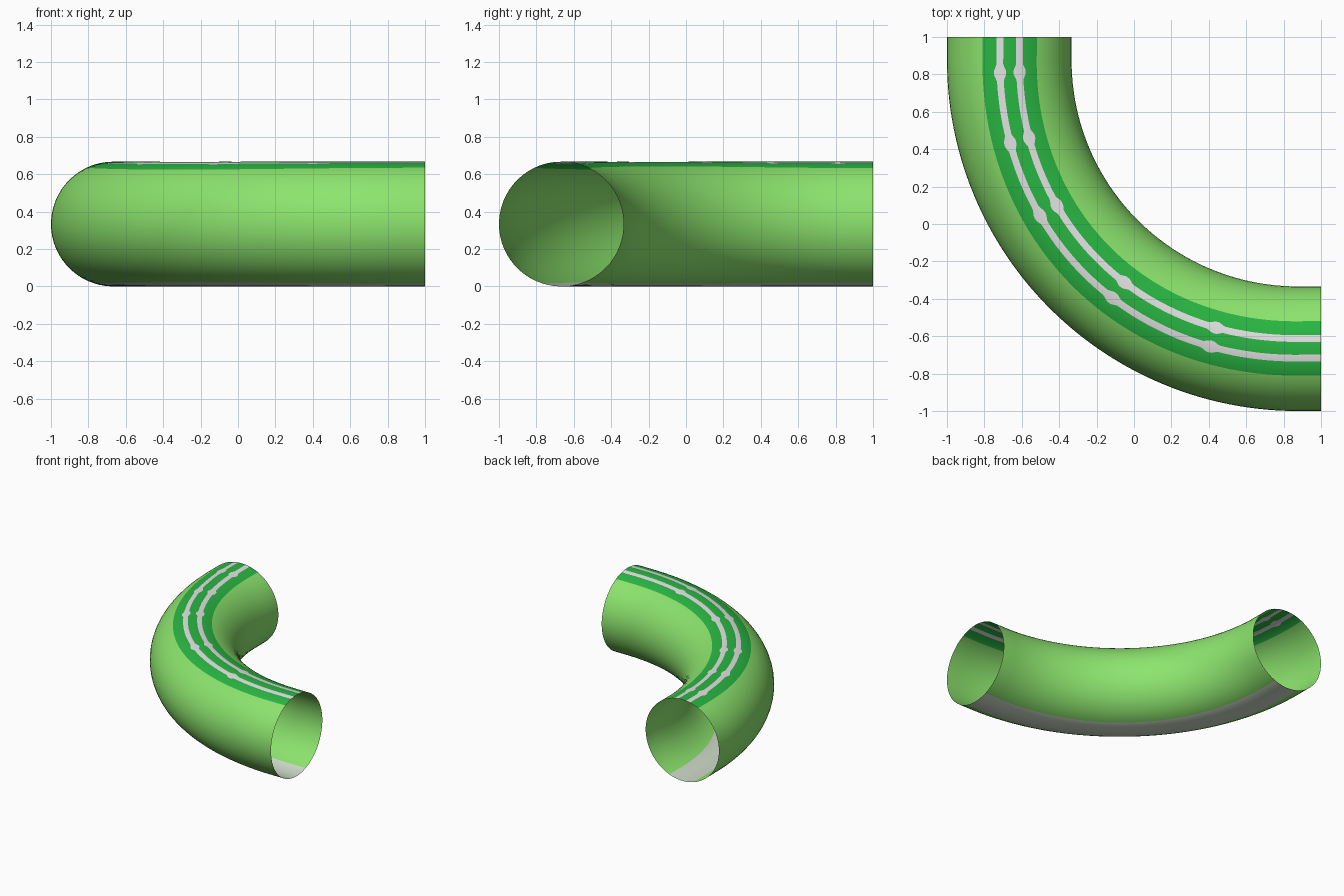
import bpy, bmesh, math

if "Cube" in bpy.data.objects:
    bpy.data.objects.remove(bpy.data.objects["Cube"])

TUBE = 1 / 3            # tube radius
BEND = 5 / 3            # distance from bend corner (1, 1) to the end centres
LEAD = 0.125            # short straight run at each end
ARC_R = BEND - LEAD
ARC_L = ARC_R * math.pi / 2
LENGTH = ARC_L + 2 * LEAD
RINGS = 240
KNOTS = [6.5, 19, 32.5, 51.3, 70.2]   # wide spots on the stripes, degrees


def material(name, rgb):
    m = bpy.data.materials.new(name)
    m.diffuse_color = (*rgb, 1)
    m.use_nodes = True
    m.node_tree.nodes["Principled BSDF"].inputs["Base Color"].default_value = m.diffuse_color
    return m


def path(d):
    """Centre point and outward direction at distance d along the bend."""
    a = min(max((d - LEAD) / ARC_R, 0), math.pi / 2)
    before = max(LEAD - d, 0)
    after = max(d - LEAD - ARC_L, 0)
    c, s = math.cos(a), math.sin(a)
    return (1 - LEAD - ARC_R * c + after, 1 - LEAD - ARC_R * s + before, -c, -s)


def spread(a, b, n):
    return [a + (b - a) * i / n for i in range(n)]


def ring_angles(theta):
    """Angles round the tube (0 = top, positive = outside of bend)."""
    shift = 0.02 * math.sin(2 * theta) ** 2
    near = min(abs(math.degrees(theta) - k) for k in KNOTS) * math.pi / 180 * BEND
    half = 0.018 + 0.014 * max(0, min(1, (0.042 - near) / 0.03))
    tops = [-0.147, -0.055 - half, -0.055 + half, 0.05 - half, 0.05 + half, 0.143]
    t = [math.asin((o + shift) / TUBE) for o in tops]
    under_out = math.pi - math.asin((0.10 + shift) / TUBE)
    under_in = math.pi + math.asin((0.118 - shift) / TUBE)
    stops = t + [under_out, under_in, t[0] + 2 * math.pi]
    out = []
    for a, b, n in zip(stops, stops[1:], SEGS):
        out += spread(a, b, n)
    return out


# Face counts and colours of the zones round the tube
SEGS = [3, 2, 2, 2, 3, 22, 8, 22]
ZONES = [1, 2, 1, 2, 1, 0, 3, 0]
COLOURS = [z for z, n in zip(ZONES, SEGS) for _ in range(n)]

# Curved open tube with painted bands
bm = bmesh.new()
rings = []
for i in range(RINGS + 1):
    x, y, nx, ny = path(LENGTH * i / RINGS)
    theta = math.atan2(1 - y, 1 - x)
    rings.append([bm.verts.new((x + nx * TUBE * math.sin(t),
                                y + ny * TUBE * math.sin(t),
                                TUBE + TUBE * math.cos(t)))
                  for t in ring_angles(theta)])
count = len(COLOURS)
for r0, r1 in zip(rings, rings[1:]):
    for j in range(count):
        k = (j + 1) % count
        f = bm.faces.new((r0[j], r0[k], r1[k], r1[j]))
        f.material_index = COLOURS[j]
        f.smooth = True

# Make the faces point away from the tube centre
bm.normal_update()
top = rings[0][0].link_faces[0]
if top.normal.z < 0:
    bmesh.ops.reverse_faces(bm, faces=bm.faces[:])

mesh = bpy.data.meshes.new("curved_tube")
bm.to_mesh(mesh)
bm.free()
mesh.materials.append(material("light green", (0.265, 0.78, 0.155)))
mesh.materials.append(material("dark green", (0.022, 0.47, 0.055)))
mesh.materials.append(material("pale grey", (0.77, 0.77, 0.77)))
mesh.materials.append(material("greenish grey", (0.63, 0.72, 0.60)))
tube = bpy.data.objects.new("curved_tube", mesh)
bpy.context.collection.objects.link(tube)
